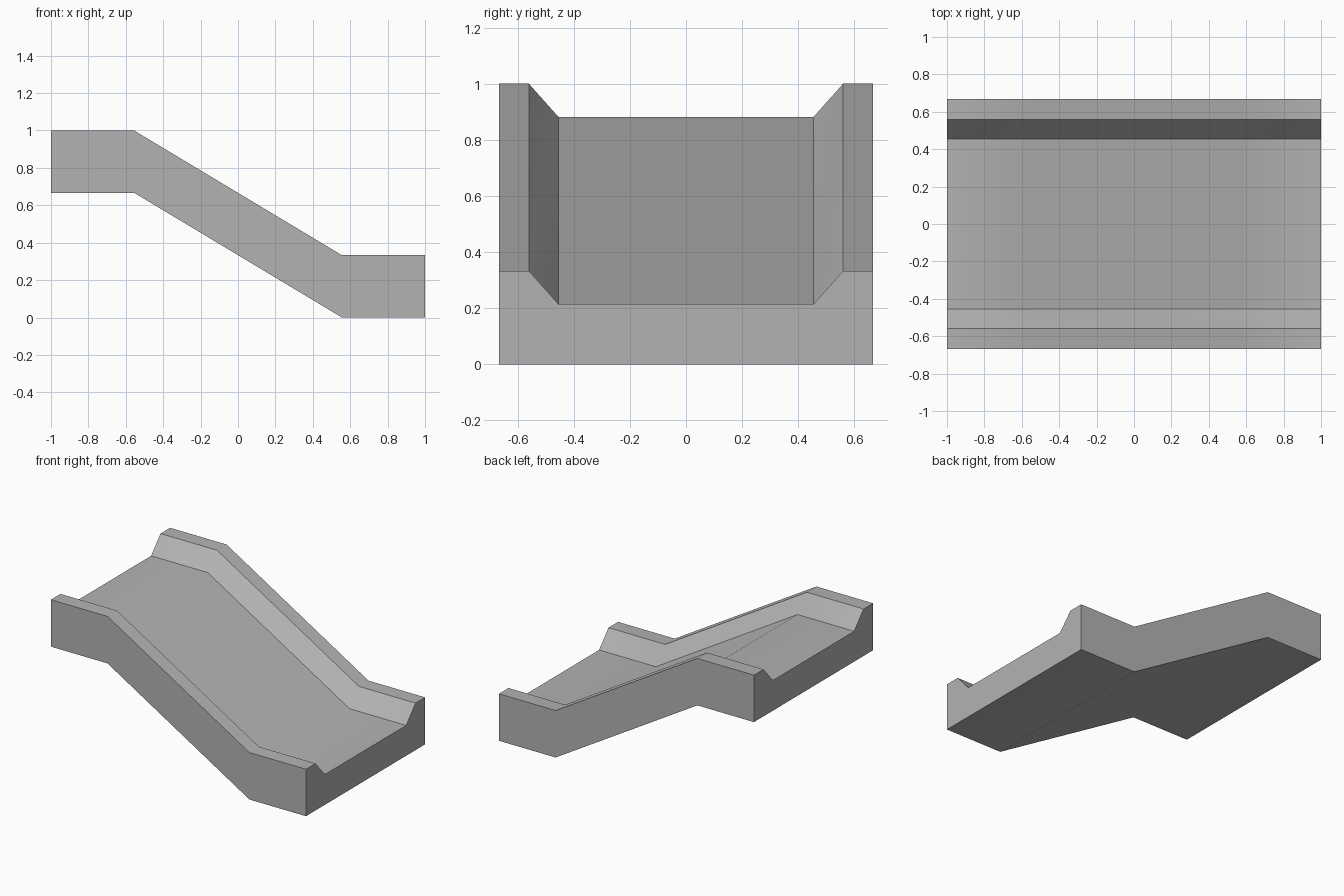
import bpy
import bmesh
import math

cube = bpy.data.objects.get("Cube")
if cube:
    bpy.data.objects.remove(cube, do_unlink=True)

# Plain grey material
grey = bpy.data.materials.new("plain_grey")
grey.use_nodes = True
colour = (0.45, 0.45, 0.45, 1)
grey.diffuse_color = colour
grey.node_tree.nodes["Principled BSDF"].inputs["Base Color"].default_value = colour

# Channel cross-section (y, z): flat base, two raised rims with sloping inner walls
half = [(0.667, 0), (0.667, 0.333), (0.56, 0.333), (0.455, 0.215)]
section = half + [(-y, z) for y, z in reversed(half)]

# Path (x, base height): upper landing, slope, lower landing
path = [(-1, 0.667), (-0.556, 0.667), (0.556, 0), (1, 0)]

# Sweep the upright section along the path
bm = bmesh.new()
rings = [[bm.verts.new((x, y, base + z)) for y, z in section] for x, base in path]
count = len(section)
for a, b in zip(rings, rings[1:]):
    for i in range(count):
        j = (i + 1) % count
        bm.faces.new((a[i], a[j], b[j], b[i]))
bm.faces.new(rings[0])
bm.faces.new(rings[-1])
bmesh.ops.recalc_face_normals(bm, faces=bm.faces)

mesh = bpy.data.meshes.new("slide_channel")
bm.to_mesh(mesh)
bm.free()
mesh.materials.append(grey)
slide = bpy.data.objects.new("slide_channel", mesh)
bpy.context.collection.objects.link(slide)

# Soft bends along the length, crisp rim edges
bpy.ops.object.select_all(action="DESELECT")
slide.select_set(True)
bpy.context.view_layer.objects.active = slide
bpy.ops.object.shade_smooth_by_angle(angle=math.radians(38))
